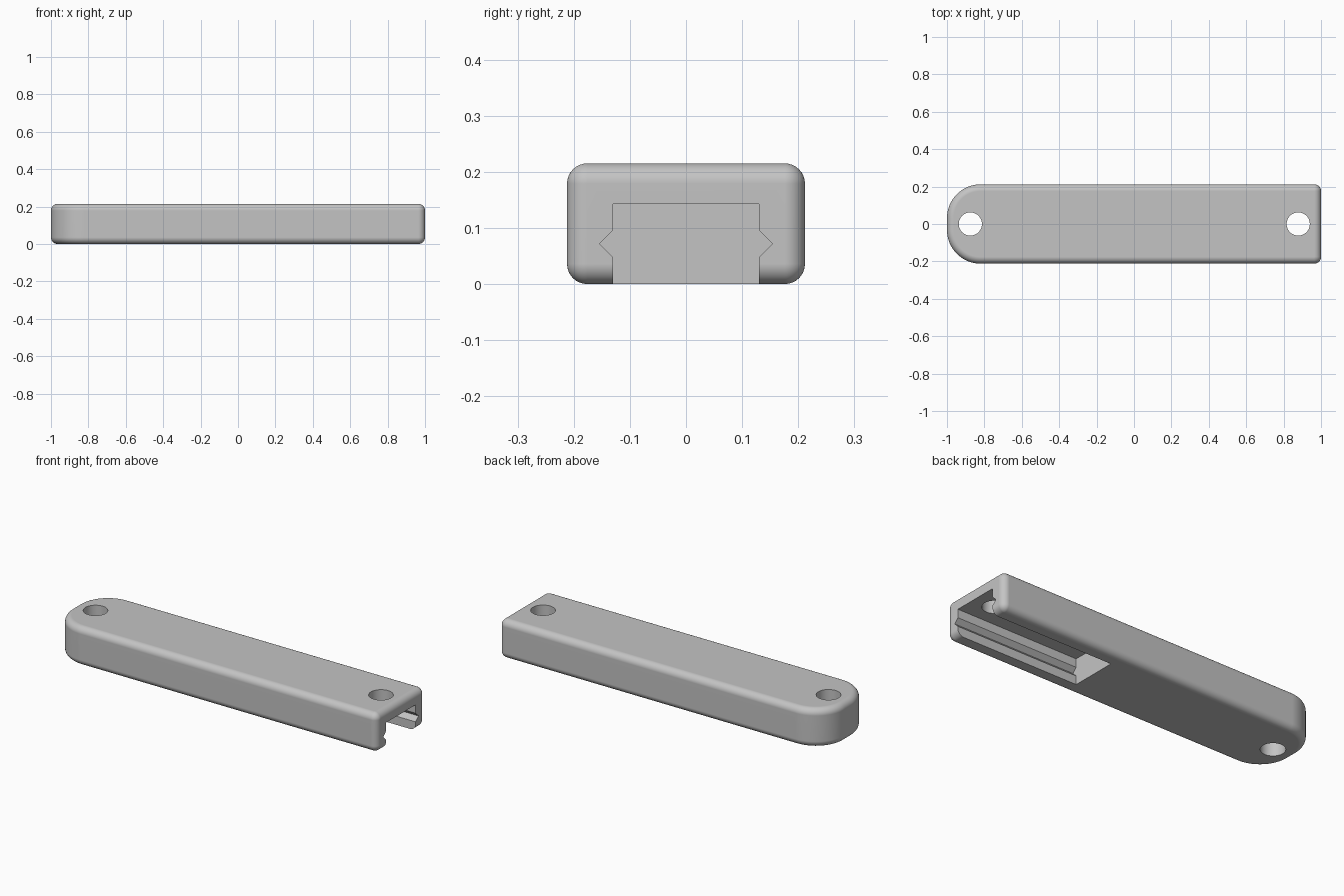
import bpy
import bmesh
import math

HALF_L, HALF_W, HEIGHT = 1.0, 0.212, 0.215
FILLET, NOSE, TAIL = 0.036, 0.18, 0.036

if "Cube" in bpy.data.objects:
    bpy.data.objects.remove(bpy.data.objects["Cube"])

grey = bpy.data.materials.new("plain grey")
grey.use_nodes = True
colour = (0.55, 0.55, 0.55, 1)
grey.diffuse_color = colour
grey.node_tree.nodes["Principled BSDF"].inputs["Base Color"].default_value = colour


def make_object(name, bm):
    bmesh.ops.recalc_face_normals(bm, faces=bm.faces)
    mesh = bpy.data.meshes.new(name)
    bm.to_mesh(mesh)
    bm.free()
    mesh.materials.append(grey)
    obj = bpy.data.objects.new(name, mesh)
    bpy.context.collection.objects.link(obj)
    return obj


def outline(inset, steps=16):
    """Rounded plan shape: a broad nose at -x and tight corners at +x."""
    points = []
    corners = [(1, 1, TAIL), (-1, 1, NOSE), (-1, -1, NOSE), (1, -1, TAIL)]
    for i, (sx, sy, radius) in enumerate(corners):
        cx, cy = sx * (HALF_L - radius), sy * (HALF_W - radius)
        for k in range(steps + 1):
            a = math.pi / 2 * (i + k / steps)
            r = radius - inset
            points.append((cx + r * math.cos(a), cy + r * math.sin(a)))
    return points


def rounded_body():
    """Stack of plan outlines following the top and bottom fillets."""
    steps = 8
    levels = []
    for k in range(steps + 1):
        a = math.pi / 2 * k / steps
        levels.append((FILLET * (1 - math.sin(a)), FILLET * (1 - math.cos(a))))
    levels += [(d, HEIGHT - z) for d, z in reversed(levels)]
    bm = bmesh.new()
    rings = [[bm.verts.new((x, y, z)) for x, y in outline(d)] for d, z in levels]
    for low, high in zip(rings, rings[1:]):
        for i in range(len(low)):
            j = (i + 1) % len(low)
            bm.faces.new((low[i], low[j], high[j], high[i]))
    bm.faces.new(rings[0])
    bm.faces.new(rings[-1])
    bmesh.ops.remove_doubles(bm, verts=bm.verts, dist=1e-5)
    return make_object("bar_body", bm)


def slot_cutter():
    """Channel open at the bottom and the +x end, with a V groove each side."""
    half = [(0.13, -0.1), (0.13, 0.048), (0.154, 0.072), (0.13, 0.096), (0.13, 0.143)]
    profile = half + [(-y, z) for y, z in reversed(half)]
    bm = bmesh.new()
    face = bm.faces.new([bm.verts.new((0.255, y, z)) for y, z in profile])
    new = bmesh.ops.extrude_face_region(bm, geom=[face])["geom"]
    moved = [v for v in new if isinstance(v, bmesh.types.BMVert)]
    bmesh.ops.translate(bm, verts=moved, vec=(1, 0, 0))
    return make_object("slot_cutter", bm)


def hole_cutter(x):
    bm = bmesh.new()
    bmesh.ops.create_cone(bm, cap_ends=True, segments=48, radius1=0.062,
                          radius2=0.062, depth=1)
    bmesh.ops.translate(bm, verts=bm.verts, vec=(x, 0, 0.1))
    return make_object("hole_cutter", bm)


# Body with the slot and two through holes cut out
body = rounded_body()
bpy.context.view_layer.objects.active = body
for cutter in (slot_cutter(), hole_cutter(-0.875), hole_cutter(0.878)):
    cutter.hide_render = True
    cut = body.modifiers.new("cut", "BOOLEAN")
    cut.operation = "DIFFERENCE"
    cut.solver = "EXACT"
    cut.object = cutter
    bpy.ops.object.modifier_apply(modifier=cut.name)
    bpy.data.objects.remove(cutter)

# Smooth fillets and holes, crisp slot edges
bpy.ops.object.select_all(action="DESELECT")
body.select_set(True)
bpy.ops.object.shade_smooth_by_angle(angle=math.radians(30))
weighted = body.modifiers.new("weighted normals", "WEIGHTED_NORMAL")
weighted.keep_sharp = True
